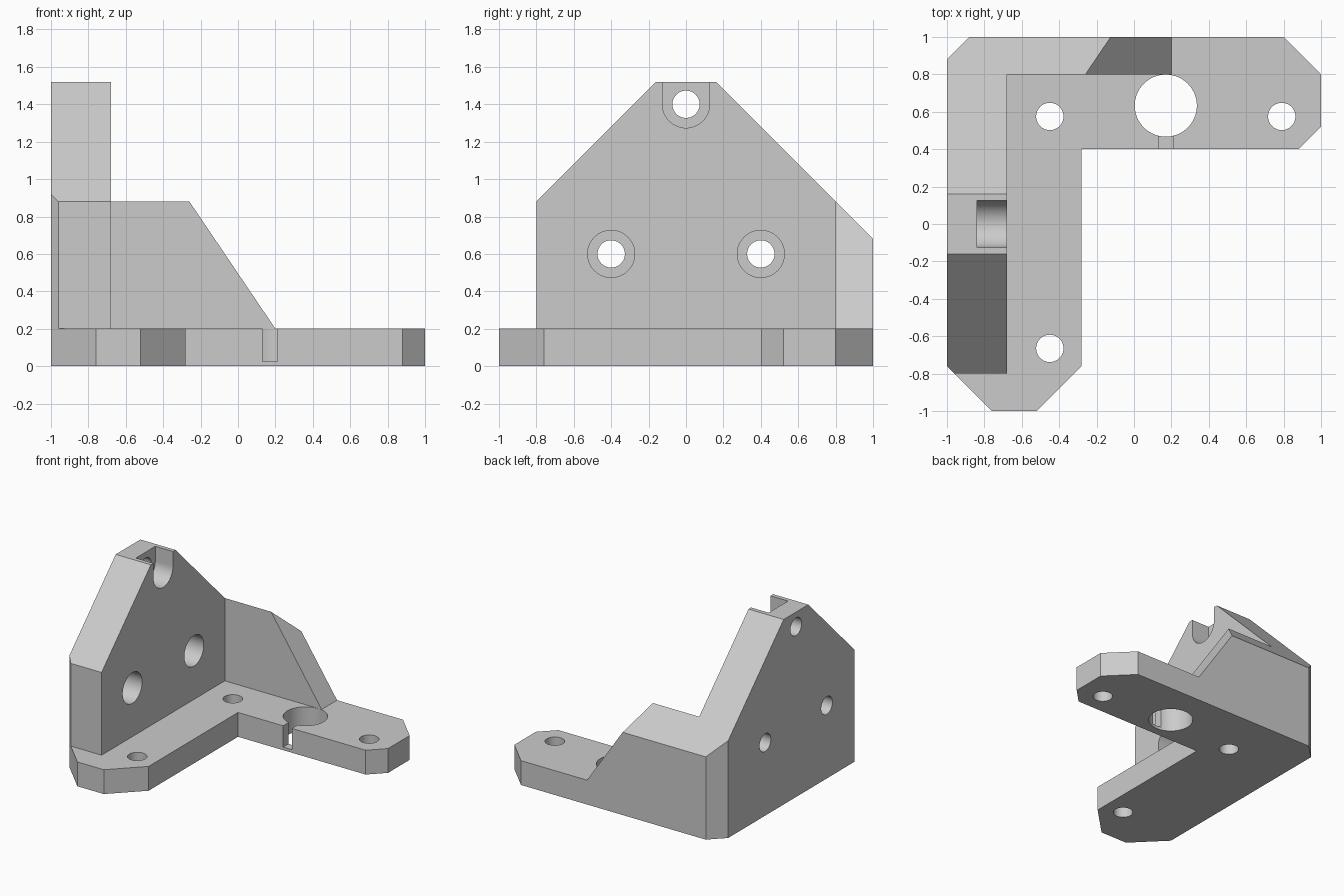
import bpy
import bmesh
import math
from mathutils import Vector

cube = bpy.data.objects.get("Cube")
if cube:
    bpy.data.objects.remove(cube, do_unlink=True)

grey = bpy.data.materials.new("light_grey")
grey.use_nodes = True
COLOUR = (0.6, 0.6, 0.6, 1)
grey.diffuse_color = COLOUR
grey.node_tree.nodes["Principled BSDF"].inputs["Base Color"].default_value = COLOUR


def prism(name, points, axis, low, high):
    """Extrude a 2D outline along an axis; outline uses the other two axes in order."""
    def place(p, d):
        co = list(p)
        co.insert(axis, d)
        return Vector(co)
    bm = bmesh.new()
    face = bm.faces.new([bm.verts.new(place(p, low)) for p in points])
    new = bmesh.ops.extrude_face_region(bm, geom=[face])["geom"]
    shift = place((0, 0), high - low)
    bmesh.ops.translate(bm, vec=shift, verts=[g for g in new if isinstance(g, bmesh.types.BMVert)])
    bmesh.ops.recalc_face_normals(bm, faces=bm.faces)
    mesh = bpy.data.meshes.new(name)
    bm.to_mesh(mesh)
    bm.free()
    mesh.materials.append(grey)
    obj = bpy.data.objects.new(name, mesh)
    bpy.context.collection.objects.link(obj)
    return obj


def box(name, a0, a1, b0, b1, axis, low, high):
    return prism(name, [(a0, b0), (a1, b0), (a1, b1), (a0, b1)], axis, low, high)


def cylinder(name, centre, radius, axis, low, high, sides=64):
    turn = [2 * math.pi * i / sides for i in range(sides)]
    ring = [(centre[0] + radius * math.cos(t), centre[1] + radius * math.sin(t)) for t in turn]
    return prism(name, ring, axis, low, high)


def cut(cutter):
    cutter.hide_render = True
    mod = bracket.modifiers.new("cut", 'BOOLEAN')
    mod.operation = 'DIFFERENCE'
    mod.solver = 'EXACT'
    mod.object = cutter
    bpy.ops.object.modifier_apply(modifier=mod.name)
    bpy.data.objects.remove(cutter, do_unlink=True)


# L-shaped block with chamfered corners
outline = [(-0.88, 1), (0.8, 1), (1, 0.8), (1, 0.52), (0.88, 0.4), (-0.28, 0.4),
           (-0.28, -0.76), (-0.52, -1), (-0.76, -1), (-1, -0.76), (-1, 0.88)]
bracket = prism("corner_bracket", outline, 2, 0, 1.6)
bpy.context.view_layer.objects.active = bracket
bracket.select_set(True)

# Open the inside of the corner, leaving two walls on a flat foot
cut(box("inner_space", -0.68, 1.2, -1.2, 0.8, 2, 0.2, 2))

# Sloped top of the side wall, carried across the back wall
cut(prism("wall_profile", [(-1.2, 0.2), (-0.8, 0.2), (-0.8, 0.88), (-0.16, 1.52), (0.16, 1.52),
                           (1.1, 0.58), (1.1, 2), (-1.2, 2)], 0, -1.2, 1.2))

# Slanted end of the back wall
cut(prism("back_slant", [(0.2, 0.2), (1.2, 0.2), (1.2, 1), (-0.341, 1)], 1, 0.78, 1.2))

# Foot screw holes, rod hole and its narrow slot
for spot in [(-0.45, 0.575), (0.79, 0.575), (-0.45, -0.665)]:
    cut(cylinder("foot_hole", spot, 0.073, 2, -0.1, 0.3))
cut(cylinder("rod_hole", (0.17, 0.633), 0.166, 2, -0.1, 0.22))
cut(box("rod_slot", 0.13, 0.21, 0.3, 0.55, 2, 0.025, 0.3))

# Counterbored motor holes through the side wall
for spot in [(-0.4, 0.6), (0.4, 0.6), (0, 1.4)]:
    cut(cylinder("wall_hole", spot, 0.073, 0, -1.1, -0.6))
    cut(cylinder("counterbore", spot, 0.126, 0, -0.84, -0.6))
cut(box("top_notch", -0.126, 0.126, 1.4, 1.7, 0, -0.84, -0.6))

bpy.ops.object.shade_smooth_by_angle(angle=math.radians(25))
